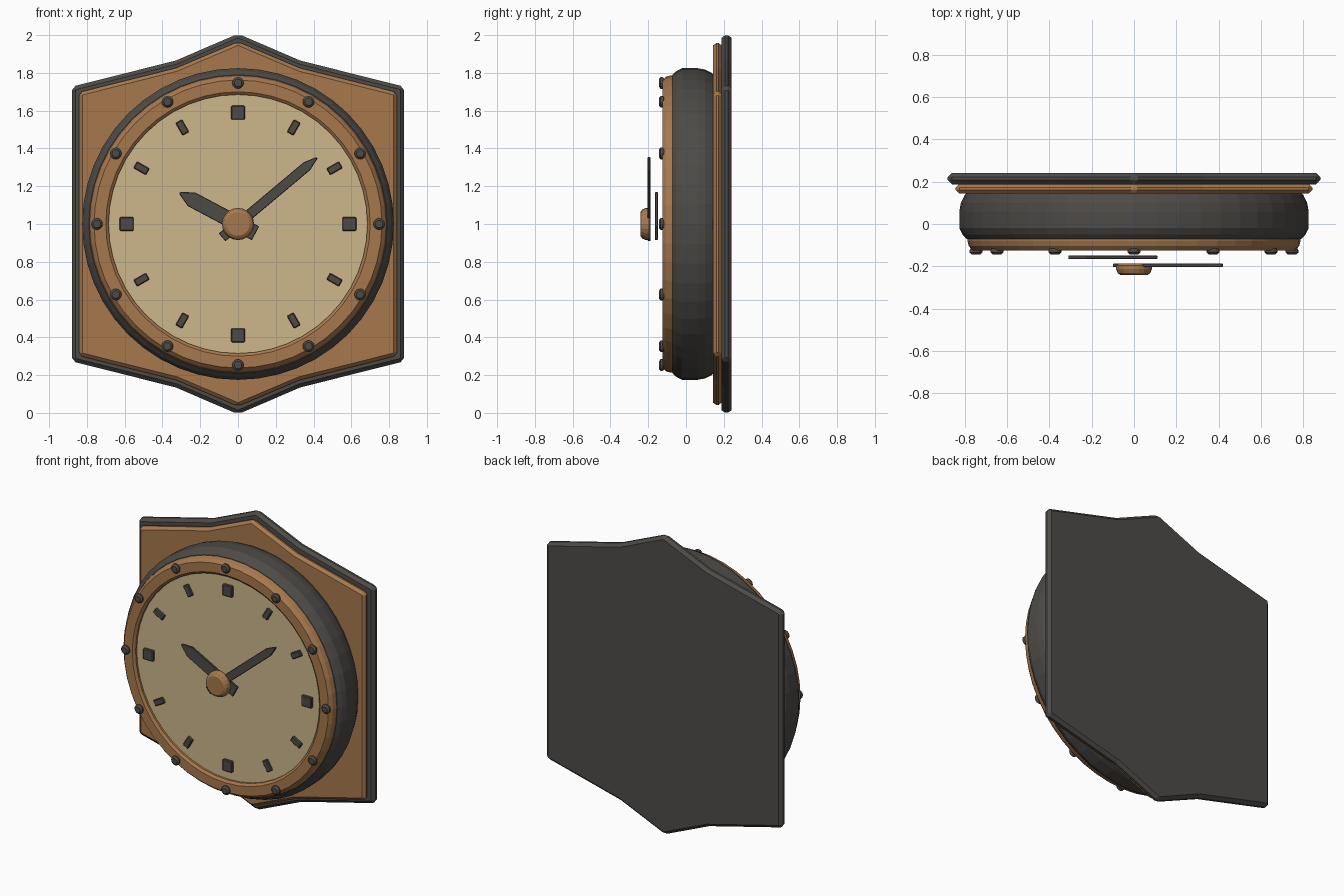
import bpy
import bmesh
from math import sin, cos, pi, radians

cube = bpy.data.objects.get("Cube")
if cube:
    bpy.data.objects.remove(cube, do_unlink=True)

CENTRE = 1.0  # height of the dial centre


def material(name, colour):
    mat = bpy.data.materials.new(name)
    mat.use_nodes = True
    mat.diffuse_color = (*colour, 1)
    mat.node_tree.nodes["Principled BSDF"].inputs["Base Color"].default_value = (*colour, 1)
    return mat


DARK = material("dark iron", (0.075, 0.070, 0.064))
COPPER = material("warm copper", (0.39, 0.19, 0.075))
CREAM = material("cream dial", (0.61, 0.47, 0.26))


def finish(name, bm, mat, bevel=0):
    bmesh.ops.recalc_face_normals(bm, faces=bm.faces[:])
    mesh = bpy.data.meshes.new(name)
    bm.to_mesh(mesh)
    bm.free()
    mesh.materials.append(mat)
    obj = bpy.data.objects.new(name, mesh)
    bpy.context.collection.objects.link(obj)
    if bevel:
        mod = obj.modifiers.new("soft edges", "BEVEL")
        mod.width = bevel
        mod.segments = 1
        mod.limit_method = "ANGLE"
        mod.angle_limit = radians(35)
    return obj


def slab(name, outline, front, back, mat, bevel):
    """Extrude an (x, z) outline along y."""
    bm = bmesh.new()
    face = bm.faces.new([bm.verts.new((x, front, z)) for x, z in outline])
    moved = bmesh.ops.extrude_face_region(bm, geom=[face])["geom"]
    verts = [v for v in moved if isinstance(v, bmesh.types.BMVert)]
    bmesh.ops.translate(bm, verts=verts, vec=(0, back - front, 0))
    return finish(name, bm, mat, bevel)


def lathe(name, profile, mat, sides, x=0, z=CENTRE, closed=False):
    """Turn a (radius, y) profile around the y axis; open profiles are capped."""
    bm = bmesh.new()
    rings = []
    for r, y in profile:
        rings.append([bm.verts.new((x + r * cos(2 * pi * i / sides), y,
                                    z + r * sin(2 * pi * i / sides)))
                      for i in range(sides)])
    pairs = list(zip(rings, rings[1:]))
    if closed:
        pairs.append((rings[-1], rings[0]))
    else:
        bm.faces.new(rings[0])
        bm.faces.new(rings[-1])
    for a, b in pairs:
        for i in range(sides):
            j = (i + 1) % sides
            bm.faces.new((a[i], a[j], b[j], b[i]))
    return finish(name, bm, mat)


def pointed_outline(half_width, corner, shoulder_x, shoulder, peak):
    """Six-cornered plaque outline, heights measured from the centre."""
    quarter = [(half_width, corner), (shoulder_x, shoulder)]
    top = quarter + [(0, peak)] + [(-x, z) for x, z in reversed(quarter)]
    bottom = [(-x, -z) for x, z in top]
    return [(x, CENTRE + z) for x, z in top + bottom]


def aligned(points, angle, radius=0):
    """Turn (along, across) points to a dial direction."""
    c, s = cos(angle), sin(angle)
    return [((radius + a) * c - w * s, CENTRE + (radius + a) * s + w * c)
            for a, w in points]


# Wall plaque: dark backing and copper panel
slab("back_plate", pointed_outline(0.88, 0.727, 0.33, 0.865, 1.007),
     0.187, 0.242, DARK, 0.02)
slab("front_panel", pointed_outline(0.842, 0.697, 0.325, 0.827, 0.965),
     0.143, 0.19, COPPER, 0.018)

# Round case, bezel and dial
lathe("case", [(0.79, -0.072), (0.81, -0.05), (0.825, -0.02), (0.825, 0.06),
               (0.818, 0.10), (0.80, 0.137), (0.79, 0.147)], DARK, 48)
lathe("bezel", [(0.787, -0.065), (0.787, -0.08), (0.78, -0.105), (0.762, -0.125),
                (0.70, -0.125), (0.685, -0.112), (0.685, -0.065)],
      COPPER, 48, closed=True)
lathe("dial", [(0.688, -0.065), (0.688, -0.098)], CREAM, 48)

# Hour markers and bezel studs
for hour in range(12):
    angle = hour * pi / 6
    half = 0.036 if hour % 3 == 0 else 0.02
    block = [(-0.038, -half), (0.038, -half), (0.038, half), (-0.038, half)]
    slab(f"hour_marker_{hour}", aligned(block, angle, 0.59),
         -0.118, -0.095, DARK, 0.005)
    lathe(f"bezel_stud_{hour}",
          [(0.024, -0.115), (0.031, -0.125), (0.031, -0.134), (0.02, -0.144)],
          DARK, 12, 0.747 * cos(angle), CENTRE + 0.747 * sin(angle))


# Hands
def hand(name, angle, tail, shoulder, tip, half, y):
    shape = [(-tail, -half), (shoulder, -half), (tip, -0.005),
             (tip, 0.005), (shoulder, half), (-tail, half)]
    slab(name, aligned(shape, radians(angle)), y - 0.008, y + 0.008, DARK, 0.003)


hand("hour_hand", 152, 0.105, 0.28, 0.35, 0.041, -0.157)
hand("minute_hand", 40, 0.11, 0.475, 0.546, 0.027, -0.195)

# Centre cap
lathe("centre_cap", [(0.075, -0.187), (0.085, -0.195), (0.085, -0.212),
                     (0.077, -0.232), (0.062, -0.242)], COPPER, 20)
